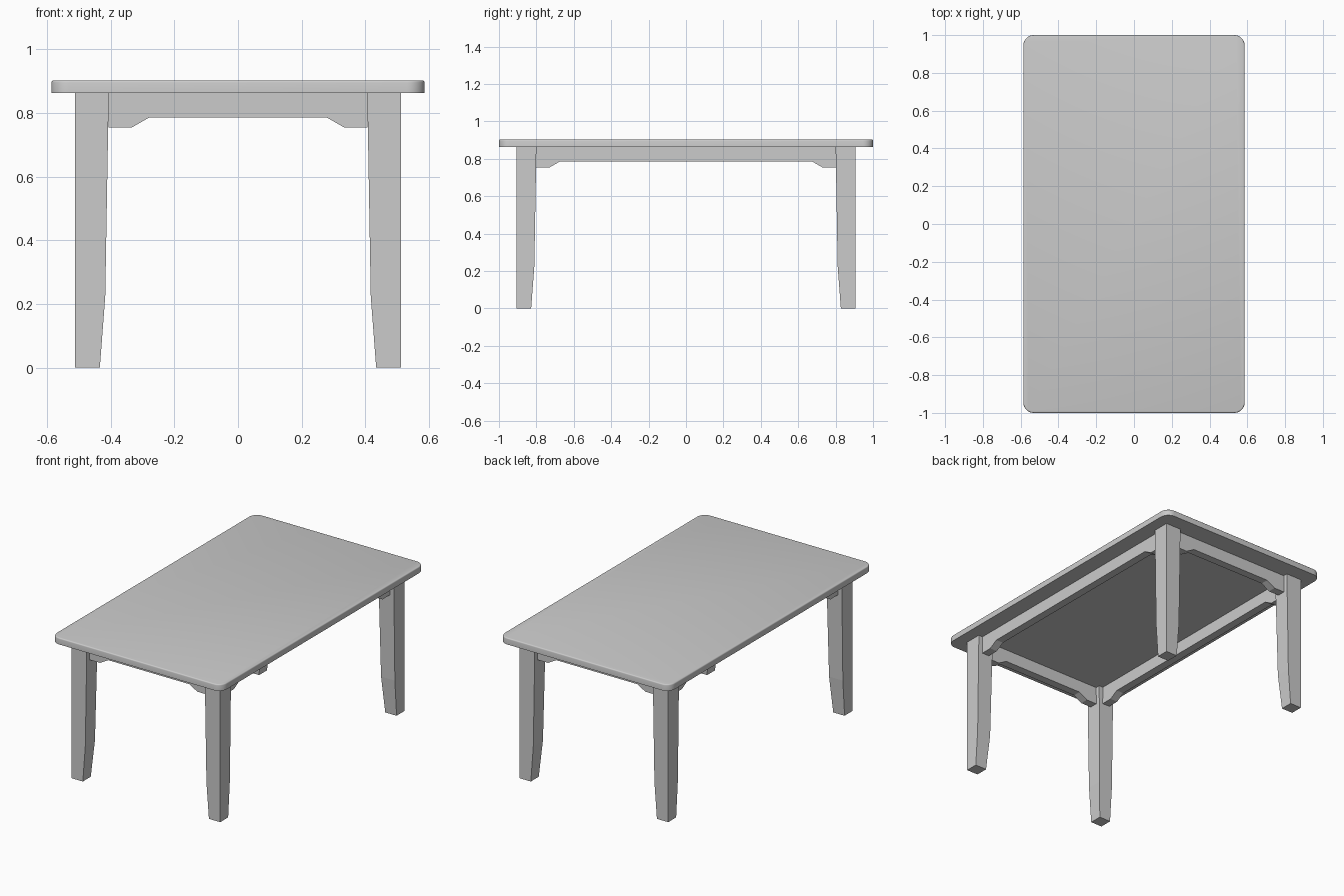
import bpy, bmesh, math

if "Cube" in bpy.data.objects:
    bpy.data.objects.remove(bpy.data.objects["Cube"])

TOP_X, TOP_Y = 0.586, 1.0        # half sizes of the table top
LEG_X, LEG_Y = 0.512, 0.906      # outer leg faces
Z_UNDER, Z_TOP = 0.863, 0.903


def make_object(name, bm):
    bmesh.ops.recalc_face_normals(bm, faces=bm.faces)
    mesh = bpy.data.meshes.new(name)
    bm.to_mesh(mesh)
    bm.free()
    obj = bpy.data.objects.new(name, mesh)
    bpy.context.collection.objects.link(obj)
    return obj


def extrude_face(bm, points, offset):
    face = bm.faces.new([bm.verts.new(p) for p in points])
    new = bmesh.ops.extrude_face_region(bm, geom=[face])["geom"]
    bmesh.ops.translate(bm, vec=offset,
                        verts=[v for v in new if isinstance(v, bmesh.types.BMVert)])


# Table top: rounded rectangle with a softened upper rim
r, steps = 0.055, 8
outline = []
for i, (sx, sy) in enumerate([(1, 1), (-1, 1), (-1, -1), (1, -1)]):
    for k in range(steps + 1):
        a = math.pi / 2 * (i + k / steps)
        outline.append((sx * (TOP_X - r) + r * math.cos(a),
                        sy * (TOP_Y - r) + r * math.sin(a), Z_UNDER))
bm = bmesh.new()
extrude_face(bm, outline, (0, 0, Z_TOP - Z_UNDER))
rim = [e for e in bm.edges if all(v.co.z > Z_TOP - 1e-4 for v in e.verts)]
bmesh.ops.bevel(bm, geom=rim, offset=0.007, segments=3, profile=0.5, affect='EDGES')
top = make_object("table_top", bm)
bpy.context.view_layer.objects.active = top
top.select_set(True)
bpy.ops.object.shade_smooth_by_angle(angle=math.radians(35))


# Legs: straight outside, tapering on both inner faces
def make_leg(name, sx, sy):
    bm = bmesh.new()
    rings = []
    for z, w in [(0, 0.078), (0.225, 0.095), (Z_UNDER, 0.106)]:
        rings.append([bm.verts.new((sx * (LEG_X - a * w), sy * (LEG_Y - b * w), z))
                      for a, b in [(0, 0), (1, 0), (1, 1), (0, 1)]])
    for lo, hi in zip(rings, rings[1:]):
        for i in range(4):
            j = (i + 1) % 4
            bm.faces.new((lo[i], lo[j], hi[j], hi[i]))
    bm.faces.new(rings[0])
    bm.faces.new(rings[-1])
    make_object(name, bm)


for sy, end in [(-1, "front"), (1, "back")]:
    for sx, side in [(-1, "left"), (1, "right")]:
        make_leg(f"{end}_{side}_leg", sx, sy)


# Aprons: rails with stepped-down bracket ends between the legs
RECESS, THICK = 0.028, 0.05


def make_apron(name, half, along_x, sign):
    right = [(half, Z_UNDER), (half, 0.754), (half - 0.072, 0.754), (half - 0.128, 0.786)]
    profile = right + [(-u, z) for u, z in reversed(right)]
    bm = bmesh.new()
    if along_x:
        y = sign * (LEG_Y - RECESS)
        extrude_face(bm, [(u, y, z) for u, z in profile], (0, -sign * THICK, 0))
    else:
        x = sign * (LEG_X - RECESS)
        extrude_face(bm, [(x, u, z) for u, z in profile], (-sign * THICK, 0, 0))
    make_object(name, bm)


make_apron("front_apron", 0.407, True, -1)
make_apron("back_apron", 0.407, True, 1)
make_apron("left_apron", 0.802, False, -1)
make_apron("right_apron", 0.802, False, 1)
